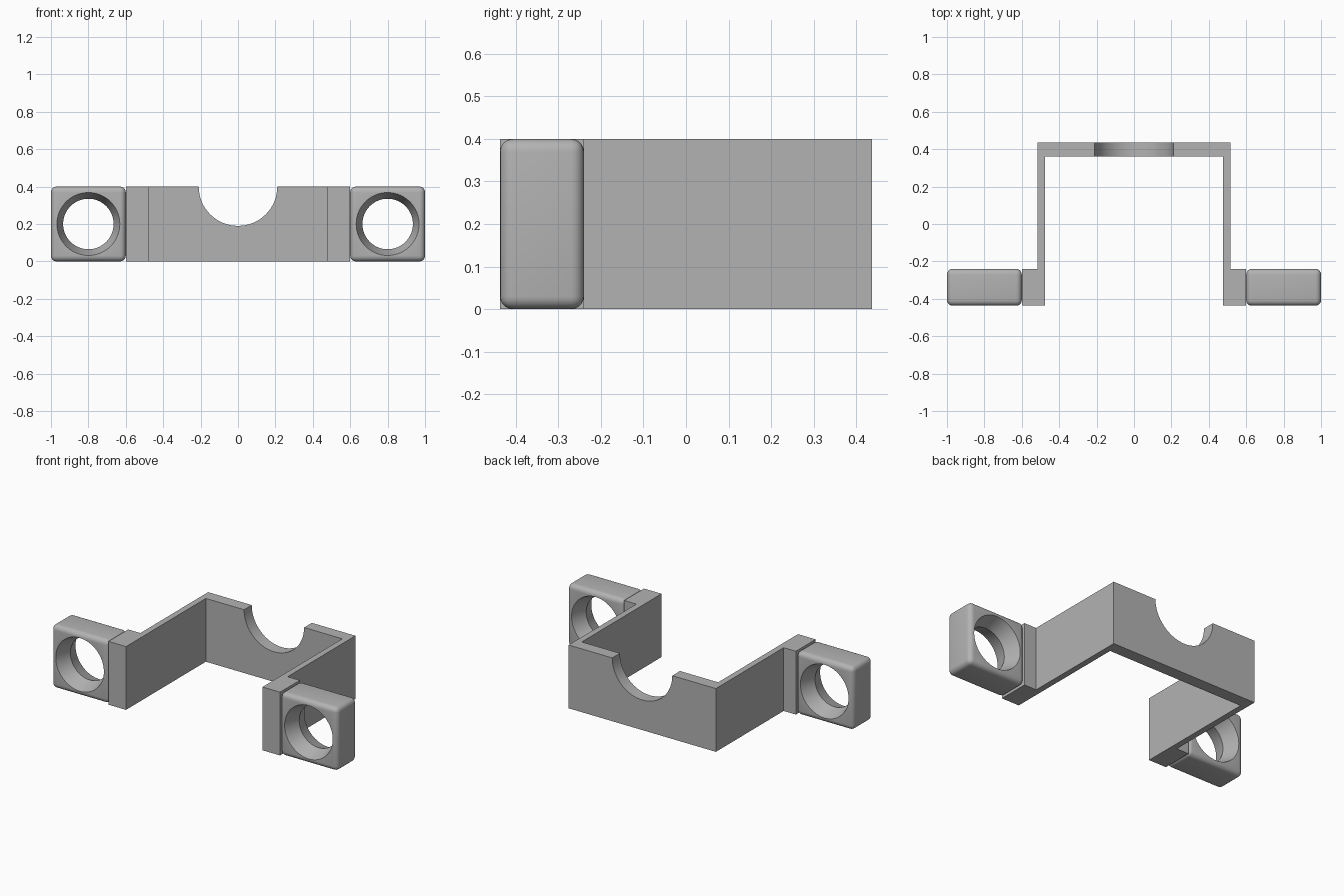
import bpy, bmesh, math
from mathutils import Vector

if "Cube" in bpy.data.objects:
    bpy.data.objects.remove(bpy.data.objects["Cube"], do_unlink=True)

grey = bpy.data.materials.new("plain_grey")
grey.use_nodes = True
colour = (0.45, 0.45, 0.45, 1)
grey.diffuse_color = colour
grey.node_tree.nodes["Principled BSDF"].inputs["Base Color"].default_value = colour

HEIGHT, FRONT, REAR_OF_TAB, BACK = 0.4, -0.437, -0.24, 0.437


def make(name, bm):
    bmesh.ops.recalc_face_normals(bm, faces=bm.faces)
    mesh = bpy.data.meshes.new(name)
    bm.to_mesh(mesh)
    bm.free()
    mesh.materials.append(grey)
    ob = bpy.data.objects.new(name, mesh)
    bpy.context.collection.objects.link(ob)
    return ob


def lathe_y(name, profile, x, z, segments=64):
    """Closed solid of rings (y, radius) around an axis along y."""
    bm = bmesh.new()
    rings = []
    for y, r in profile:
        rings.append([bm.verts.new((x + r * math.cos(a), y, z + r * math.sin(a)))
                      for a in (math.tau * i / segments for i in range(segments))])
    for a, b in zip(rings, rings[1:]):
        for i in range(segments):
            j = (i + 1) % segments
            bm.faces.new((a[i], a[j], b[j], b[i]))
    bm.faces.new(rings[0])
    bm.faces.new(rings[-1])
    return make(name, bm)


def cut(ob, cutter):
    cutter.hide_render = True
    mod = ob.modifiers.new("cut", "BOOLEAN")
    mod.operation, mod.solver, mod.object = "DIFFERENCE", "EXACT", cutter
    bpy.context.view_layer.objects.active = ob
    bpy.ops.object.modifier_apply(modifier=mod.name)
    bpy.data.objects.remove(cutter, do_unlink=True)


def smooth(ob):
    bpy.ops.object.select_all(action="DESELECT")
    ob.select_set(True)
    bpy.context.view_layer.objects.active = ob
    bpy.ops.object.shade_smooth_by_angle(angle=math.radians(30))


# Bracket: hat-shaped strip, half outline mirrored then extruded upward
half = [(0.515, BACK), (0.515, REAR_OF_TAB), (0.6, REAR_OF_TAB),
        (0.6, FRONT), (0.477, FRONT), (0.477, 0.36)]
outline = half + [(-x, y) for x, y in reversed(half)]
bm = bmesh.new()
base = bm.faces.new([bm.verts.new((x, y, 0)) for x, y in outline])
top = bmesh.ops.extrude_face_region(bm, geom=[base])["geom"]
bmesh.ops.translate(bm, vec=(0, 0, HEIGHT),
                    verts=[v for v in top if isinstance(v, bmesh.types.BMVert)])
bracket = make("bracket", bm)

# Round notch in the back plate
cut(bracket, lathe_y("notch_cutter", [(0.3, 0.21), (0.5, 0.21)], 0, HEIGHT))
smooth(bracket)

# Rounded mounting blocks with a hole flared towards both faces
for side, x in (("left", 0.8), ("right", -0.8)):
    bm = bmesh.new()
    bmesh.ops.create_cube(bm, size=1)
    for v in bm.verts:
        v.co = Vector((x, (FRONT + REAR_OF_TAB) / 2, HEIGHT / 2)) + Vector(
            (v.co.x * 0.4, v.co.y * (REAR_OF_TAB - FRONT), v.co.z * HEIGHT))
    bmesh.ops.bevel(bm, geom=bm.edges[:], offset=0.03, segments=5,
                    profile=0.5, affect="EDGES")
    block = make(side + "_mounting_block", bm)
    middle = (FRONT + REAR_OF_TAB) / 2
    flare = [(FRONT - 0.01, 0.1716), (middle, 0.135), (REAR_OF_TAB + 0.01, 0.1716)]
    cut(block, lathe_y("hole_cutter", flare, x, HEIGHT / 2))
    smooth(block)
